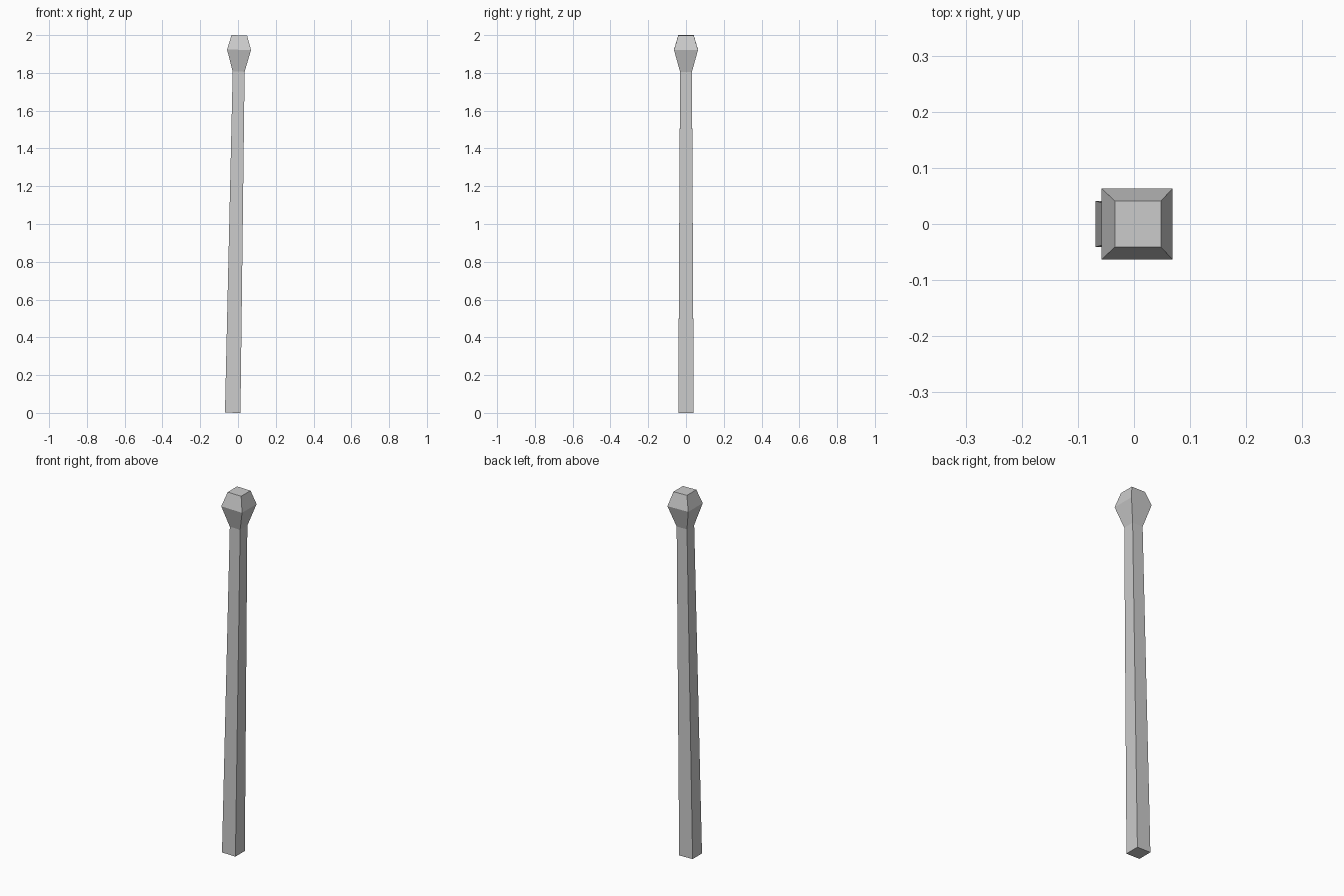
import bpy, bmesh, math
from mathutils import Matrix

if "Cube" in bpy.data.objects:
    bpy.data.objects.remove(bpy.data.objects["Cube"])

# Square cross-sections along the post: (height, half width)
SECTIONS = [(0.0, 0.041), (1.806, 0.0315), (1.922, 0.0635), (1.9986, 0.041)]


def square_loft(name, sections, matrix):
    """Skin square rings from bottom to top and cap both ends."""
    bm = bmesh.new()
    rings = [[bm.verts.new((sx * r, sy * r, z))
              for sx, sy in ((-1, -1), (1, -1), (1, 1), (-1, 1))]
             for z, r in sections]
    for a, b in zip(rings, rings[1:]):
        for i in range(4):
            j = (i + 1) % 4
            bm.faces.new((a[i], a[j], b[j], b[i]))
    bm.faces.new(rings[0][::-1])
    bm.faces.new(rings[-1])
    bm.transform(matrix)
    bmesh.ops.recalc_face_normals(bm, faces=bm.faces)
    mesh = bpy.data.meshes.new(name)
    bm.to_mesh(mesh)
    bm.free()
    obj = bpy.data.objects.new(name, mesh)
    bpy.context.collection.objects.link(obj)
    return obj


# Tapered shaft with faceted finial, leaning one degree to the right
lean = Matrix.Translation((-0.028, 0, 0.0007)) @ Matrix.Rotation(math.radians(1), 4, 'Y')
square_loft("post_with_finial", SECTIONS, lean)
